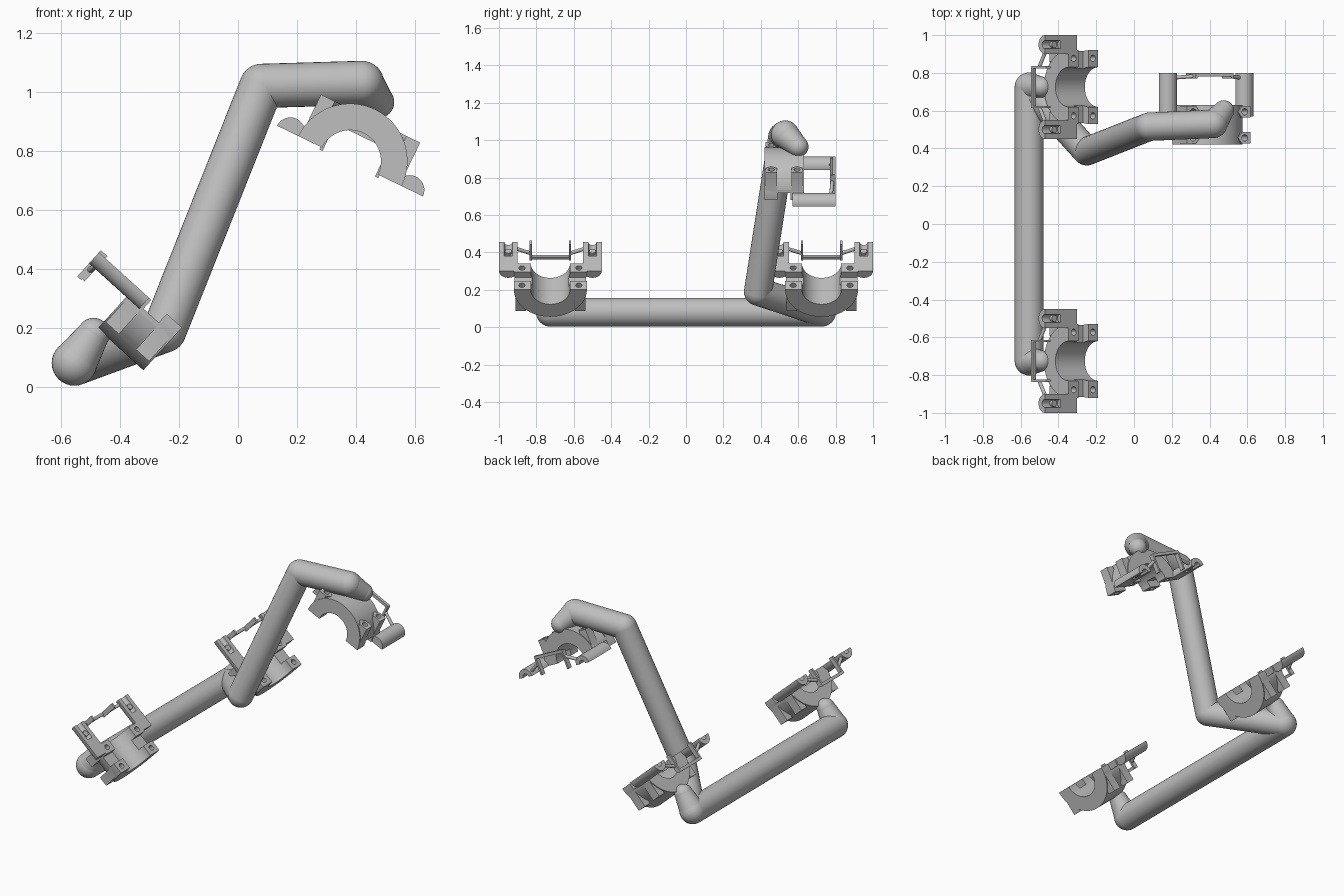
import bpy, bmesh, math
from mathutils import Vector, Matrix

if "Cube" in bpy.data.objects:
    bpy.data.objects.remove(bpy.data.objects["Cube"])

grey = bpy.data.materials.new("grey")
grey.diffuse_color = (0.52, 0.52, 0.52, 1)
grey.use_nodes = True
grey.node_tree.nodes["Principled BSDF"].inputs["Base Color"].default_value = grey.diffuse_color


def make(name, bm, mat=True):
    bmesh.ops.recalc_face_normals(bm, faces=bm.faces)
    me = bpy.data.meshes.new(name)
    bm.to_mesh(me)
    bm.free()
    if mat:
        me.materials.append(grey)
    ob = bpy.data.objects.new(name, me)
    bpy.context.collection.objects.link(ob)
    return ob


def activate(ob):
    bpy.ops.object.select_all(action='DESELECT')
    ob.select_set(True)
    bpy.context.view_layer.objects.active = ob


def smooth(ob):
    activate(ob)
    bpy.ops.object.shade_smooth_by_angle(angle=math.radians(35))


def prism(bm, pts, vec):
    """Extrude a closed outline along a vector."""
    f = bm.faces.new([bm.verts.new(p) for p in pts])
    r = bmesh.ops.extrude_face_region(bm, geom=[f])
    bmesh.ops.translate(bm, vec=vec, verts=[v for v in r["geom"] if isinstance(v, bmesh.types.BMVert)])


def box(bm, lo, hi):
    prism(bm, [(lo[0], lo[1], lo[2]), (hi[0], lo[1], lo[2]), (hi[0], hi[1], lo[2]), (lo[0], hi[1], lo[2])],
          (0, 0, hi[2] - lo[2]))


def rod(bm, p, q, r1, r2=None, n=32, caps=False):
    p, q = Vector(p), Vector(q)
    rot = (q - p).to_track_quat('Z', 'Y').to_matrix().to_4x4()
    bmesh.ops.create_cone(bm, cap_ends=caps, segments=n, radius1=r1, radius2=r1 if r2 is None else r2,
                          depth=(q - p).length, matrix=Matrix.Translation((p + q) / 2) @ rot)


def boolean(ob, tool, op):
    m = ob.modifiers.new("cut", 'BOOLEAN')
    m.object, m.operation, m.solver = tool, op, 'EXACT'
    activate(ob)
    bpy.ops.object.modifier_apply(modifier=m.name)
    bpy.data.objects.remove(tool)


# Bent pipe with rounded joints and tapered ends
R, TIP = 0.077, 0.055
path = [((-0.49, -0.725, 0.178), TIP), ((-0.555, -0.725, 0.08), R), ((-0.555, 0.725, 0.08), R),
        ((-0.25, 0.385, 0.19), 0.075), ((0.08, 0.515, 1.02), 0.075),
        ((0.42, 0.53, 1.03), 0.075), ((0.475, 0.6, 0.965), TIP)]
branch = [((-0.555, 0.725, 0.08), R), ((-0.49, 0.725, 0.178), TIP)]
bm = bmesh.new()
for run in (path, branch):
    for (p, r1), (q, r2) in zip(run, run[1:]):
        rod(bm, p, q, r1, r2)
for p, r in path + branch[1:]:
    bmesh.ops.create_uvsphere(bm, u_segments=32, v_segments=16, radius=r, matrix=Matrix.Translation(p))
smooth(make("bent_pipe", bm))

# Clamp in local axes: x across, y along the bore, z into the body
OUT, INN, LEN = 0.195, 0.105, 0.21
EAR_U, EAR_R = 0.225, 0.05
arc = lambda r, n, u=0: [(u + r * math.cos(math.pi * i / n), r * math.sin(math.pi * i / n)) for i in range(n + 1)]

# Half ring
bm = bmesh.new()
prism(bm, [(u, 0, m) for u, m in arc(OUT, 32) + arc(INN, 32)[::-1]], (0, LEN, 0))
clamp = make("clamp_body", bm)

# Screw bosses with a pointed inner end
bm = bmesh.new()
for s in (-1, 1):
    for a in (0.036, 0.174):
        prism(bm, [(s * u, a + da, 0.02) for u, da in
                   ((0.187, -0.03), (0.187, 0.03), (0.135, 0.03), (0.112, 0), (0.135, -0.03))], (0, 0, 0.14))
boolean(clamp, make("boss_tool", bm, False), 'UNION')

# Half-round ears
bm = bmesh.new()
for s in (-1, 1):
    prism(bm, [(u, 0.15, m) for u, m in arc(EAR_R, 14, s * EAR_U)], (0, 0.23, 0))
boolean(clamp, make("ear_tool", bm, False), 'UNION')

# Slot across the flat face, ear grooves, screw holes
bm = bmesh.new()
box(bm, (-0.3, 0.07, -0.05), (0.3, 0.14, 0.04))
for s in (-1, 1):
    rod(bm, (s * EAR_U, 0.27, 0), (s * EAR_U, 0.4, 0), 0.022, n=16, caps=True)
boolean(clamp, make("slot_tool", bm, False), 'DIFFERENCE')
bm = bmesh.new()
for s in (-1, 1):
    for a in (0.036, 0.174):
        rod(bm, (s * 0.152, a, -0.05), (s * 0.152, a, 0.25), 0.017, n=16, caps=True)
boolean(clamp, make("hole_tool", bm, False), 'DIFFERENCE')
smooth(clamp)

# Latch: cross bar, two prongs, slanted struts and ear pins
bm = bmesh.new()
box(bm, (-0.11, 0.362, 0.092), (0.11, 0.38, 0.11))
for s in (-1, 1):
    u = s * 0.105
    box(bm, (u - 0.006, 0.35, -0.01), (u + 0.006, 0.38, 0.105))
    rod(bm, (s * 0.19, 0.355, 0.022), (u, 0.362, 0.065), 0.01, n=12, caps=True)
    rod(bm, (s * EAR_U, 0.31, 0.03), (s * EAR_U, 0.31, 0.002), 0.018, n=12, caps=True)
latch = make("clamp_latch", bm)
smooth(latch)

# Place the three clamps
k = math.hypot(0.74, 0.67)
c, s = 0.74 / k, 0.67 / k
low = ((0, -1, 0), (-c, 0, s), (-s, 0, -c))
high = ((0.9, 0, -0.436), (0, 1, 0), (0.436, 0, 0.9))
spots = [("front", (-0.19, -0.725, 0.2), low), ("back", (-0.19, 0.725, 0.2), low),
         ("upper", (0.38, 0.42, 0.765), high)]
for label, pos, axes in spots:
    frame = Matrix.Translation(pos) @ Matrix(axes).transposed().to_4x4()
    for part, name in ((clamp, "clamp_body"), (latch, "clamp_latch")):
        ob = bpy.data.objects.new(label + "_" + name, part.data)
        ob.matrix_world = frame
        bpy.context.collection.objects.link(ob)
for part in (clamp, latch):
    bpy.data.objects.remove(part)
